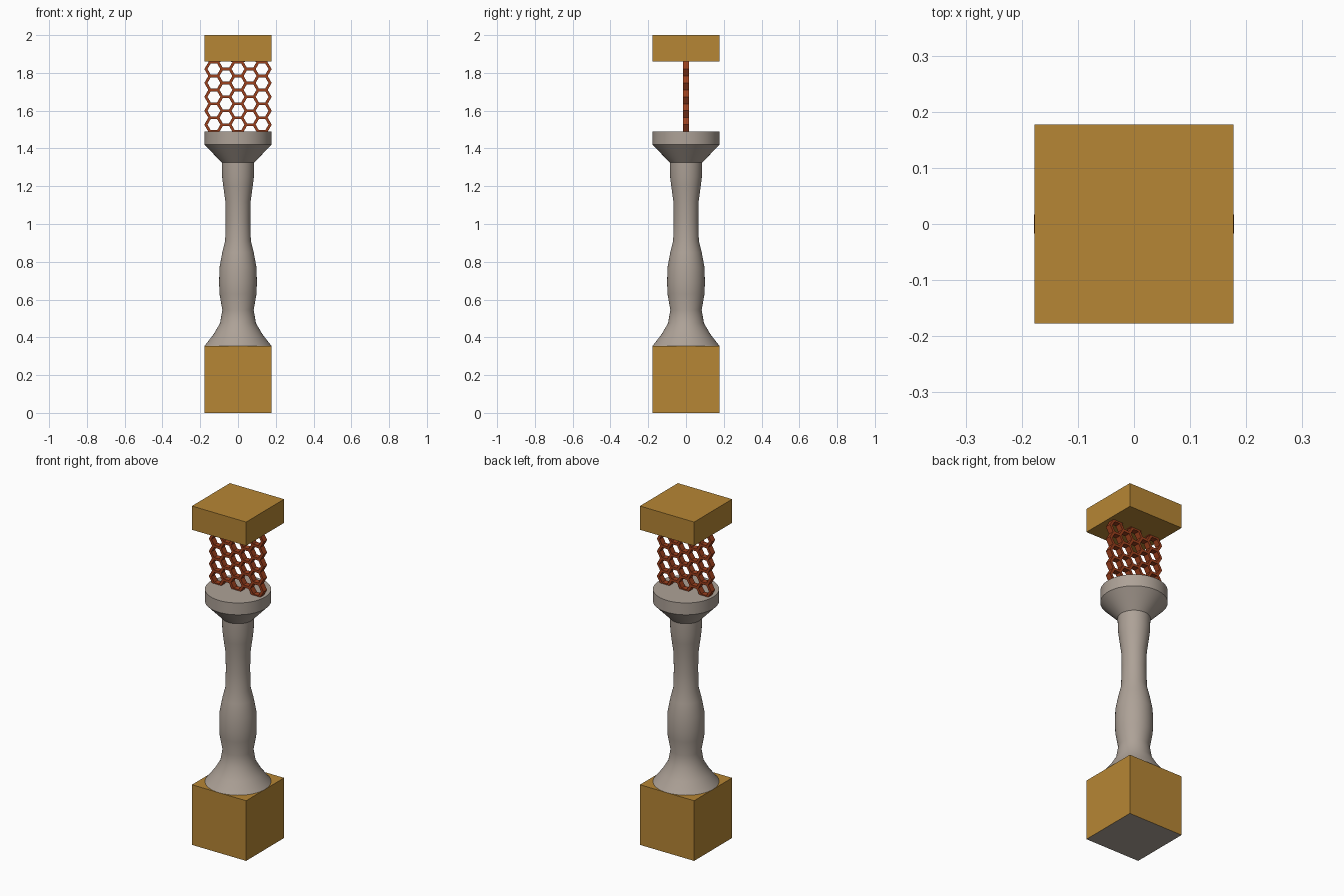
import bpy, bmesh
from math import sin, cos, pi, sqrt, radians

if "Cube" in bpy.data.objects:
    bpy.data.objects.remove(bpy.data.objects["Cube"])


def material(name, color):
    m = bpy.data.materials.new(name)
    m.diffuse_color = (*color, 1)
    m.use_nodes = True
    m.node_tree.nodes["Principled BSDF"].inputs["Base Color"].default_value = m.diffuse_color
    return m


gold = material("gold", (0.47, 0.24, 0.035))
rust = material("rust", (0.33, 0.05, 0.012))
stone = material("stone", (0.42, 0.36, 0.31))


def finish(name, bm, mat):
    bmesh.ops.recalc_face_normals(bm, faces=bm.faces)
    me = bpy.data.meshes.new(name)
    bm.to_mesh(me)
    bm.free()
    ob = bpy.data.objects.new(name, me)
    bpy.context.collection.objects.link(ob)
    me.materials.append(mat)
    return ob


def block(name, half, z0, z1, mat):
    bm = bmesh.new()
    bmesh.ops.create_cube(bm, size=1)
    for v in bm.verts:
        v.co = (v.co.x * 2 * half, v.co.y * 2 * half, z0 if v.co.z < 0 else z1)
    return finish(name, bm, mat)


H = 0.177

# Square plinth with a grey underside, and the top slab
plinth = block("plinth", H, 0, 0.355, gold)
plinth.data.materials.append(stone)
for p in plinth.data.polygons:
    if p.normal.z < -0.5:
        p.material_index = 1
block("top_slab", H, 1.86, 2.0, gold)

# Turned column
profile = [(0, 0.355), (H, 0.355), (0.13, 0.415), (0.095, 0.475), (0.083, 0.545),
           (0.098, 0.63), (0.1, 0.69), (0.098, 0.77), (0.083, 0.85), (0.068, 0.91),
           (0.065, 1.02), (0.067, 1.12), (0.078, 1.20), (0.084, 1.25), (0.086, 1.325),
           (H, 1.42), (H, 1.49), (0, 1.49)]
bm = bmesh.new()
verts = [bm.verts.new((r, 0, z)) for r, z in profile]
edges = [bm.edges.new(e) for e in zip(verts, verts[1:])]
bmesh.ops.spin(bm, geom=verts + edges, cent=(0, 0, 0), axis=(0, 0, 1),
               angle=2 * pi, steps=64)
bmesh.ops.remove_doubles(bm, verts=bm.verts, dist=1e-5)
column = finish("turned_column", bm, stone)
bpy.context.view_layer.objects.active = column
column.select_set(True)
bpy.ops.object.shade_smooth_by_angle(angle=radians(30))

# Honeycomb screen: flat-topped hexagonal rings in staggered columns
S, PITCH, DEPTH, RIM = 0.0425, 0.0425 * sqrt(3), 0.017, 0.0085
bm = bmesh.new()
for col in range(-2, 3):
    odd = col % 2
    for row in range(5):
        cx, cz = col * 1.5 * S, 1.526 + (row + 0.5 * odd) * PITCH
        rings = [[bm.verts.new((cx + r * cos(k * pi / 3), y,
                                min(cz + r * sin(k * pi / 3), 1.862)))
                  for k in range(6)]
                 for r, y in ((S + RIM, -DEPTH), (S + RIM, DEPTH),
                              (S - RIM, DEPTH), (S - RIM, -DEPTH))]
        for a, b in zip(rings, rings[1:] + rings[:1]):
            for k in range(6):
                n = (k + 1) % 6
                bm.faces.new((a[k], a[n], b[n], b[k]))
finish("honeycomb_screen", bm, rust)
